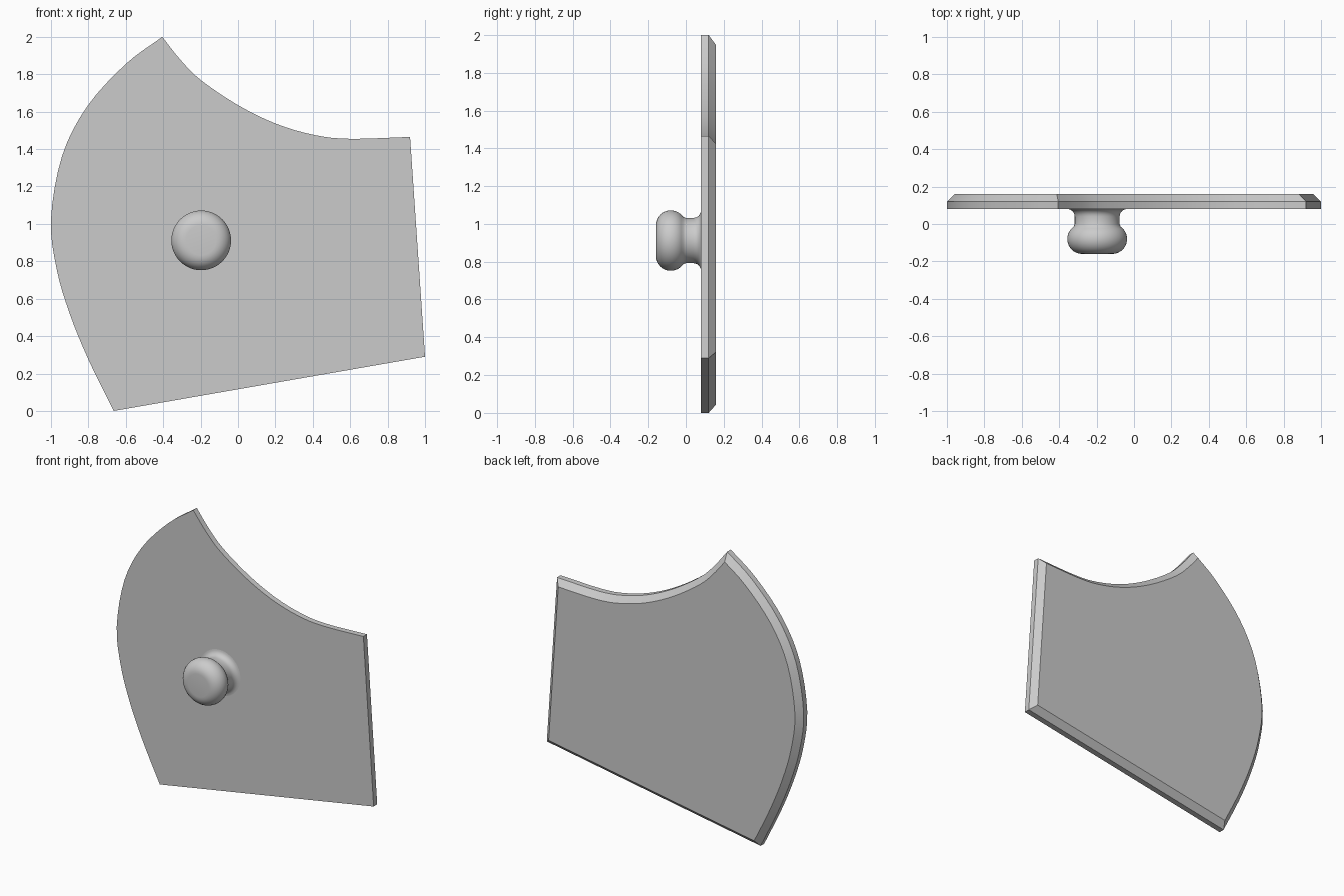
import bpy, bmesh, math
from mathutils import Matrix, Vector

if "Cube" in bpy.data.objects:
    bpy.data.objects.remove(bpy.data.objects["Cube"])


def smooth_path(pts, steps=4):
    """Catmull-Rom path through the points, leaving out the last one."""
    p = [Vector(q) for q in pts]
    p = [2 * p[0] - p[1]] + p + [2 * p[-1] - p[-2]]
    out = []
    for a, b, c, d in zip(p, p[1:], p[2:], p[3:]):
        for i in range(steps):
            t = i / steps
            out.append(0.5 * (2 * b + (c - a) * t + (2 * a - 5 * b + 4 * c - d) * t ** 2
                              + (3 * b - a - 3 * c + d) * t ** 3))
    return out


def finish(bm, name):
    bmesh.ops.recalc_face_normals(bm, faces=bm.faces)
    mesh = bpy.data.meshes.new(name)
    bm.to_mesh(mesh)
    bm.free()
    ob = bpy.data.objects.new(name, mesh)
    bpy.context.collection.objects.link(ob)
    bpy.ops.object.select_all(action='DESELECT')
    ob.select_set(True)
    bpy.context.view_layer.objects.active = ob
    bpy.ops.object.shade_smooth_by_angle(angle=math.radians(30))
    return ob


# Panel outline: two straight edges, a concave top and a convex left side
top = [(0.92, 1.465), (0.60, 1.455), (0.41, 1.475), (0.205, 1.535), (0, 1.635),
       (-0.20, 1.77), (-0.31, 1.88), (-0.405, 2.0)]
left = [(-0.405, 2.0), (-0.60, 1.855), (-0.805, 1.63), (-0.94, 1.365), (-1.0, 1.025),
        (-0.97, 0.76), (-0.90, 0.52), (-0.80, 0.275), (-0.665, 0.0)]
outline = [(-0.665, 0.0), (1.0, 0.29)] + smooth_path(top) + smooth_path(left)

# Panel: slab with a chamfered back rim
bm = bmesh.new()
front = bm.faces.new([bm.verts.new((x, 0.08, z)) for x, z in outline])
ext = bmesh.ops.extrude_face_region(bm, geom=[front], use_keep_orig=True)['geom']
back = next(g for g in ext if isinstance(g, bmesh.types.BMFace))
bmesh.ops.translate(bm, verts=back.verts[:], vec=(0, 0.04, 0))
bmesh.ops.recalc_face_normals(bm, faces=bm.faces)
bmesh.ops.inset_region(bm, faces=[back], thickness=0.04, use_even_offset=True)
for v in back.verts:
    v.co.y = 0.16
finish(bm, "panel")

# Knob: rounded head, neck and flared foot, turned about the y axis
profile = [(0, -0.16)]
for i in range(13):
    a = math.radians(-90 + 145 * i / 12)
    profile.append((0.08 + 0.08 * math.cos(a), -0.08 + 0.08 * math.sin(a)))
profile += [(0.12, 0.0)]
for i in range(7):
    a = math.radians(15 * i)
    profile.append((0.16 - 0.04 * math.cos(a), 0.04 + 0.04 * math.sin(a)))
bm = bmesh.new()
verts = [bm.verts.new((r, y, 0)) for r, y in profile]
edges = [bm.edges.new(pair) for pair in zip(verts, verts[1:])]
bmesh.ops.spin(bm, geom=verts + edges, cent=(0, 0, 0), axis=(0, 1, 0),
               angle=math.tau, steps=48, use_merge=True)
bmesh.ops.remove_doubles(bm, verts=bm.verts, dist=0.0005)
bmesh.ops.transform(bm, matrix=Matrix.Translation((-0.197, 0, 0.912)), verts=bm.verts)
finish(bm, "knob")
